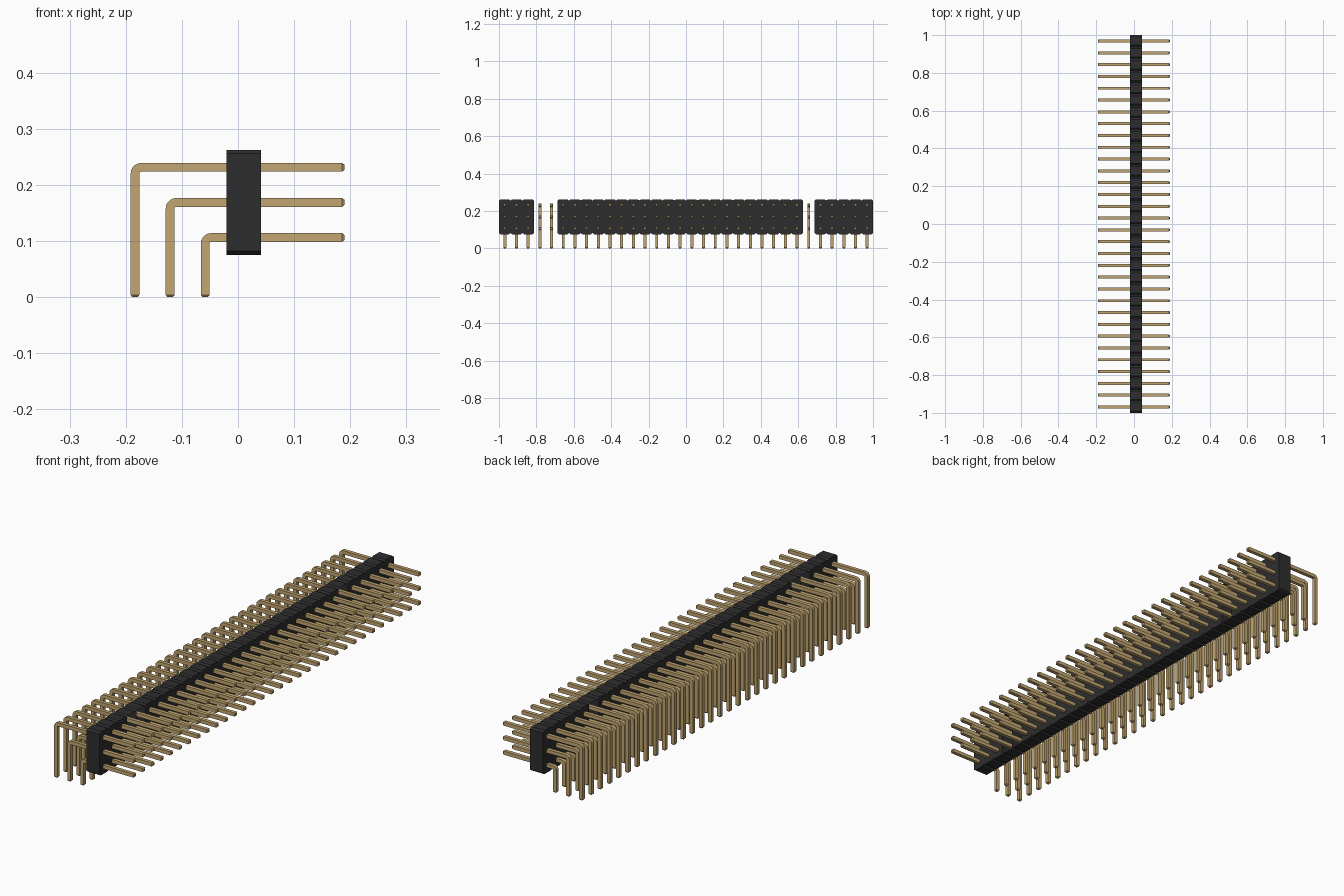
import bpy
import bmesh
import math

if "Cube" in bpy.data.objects:
    bpy.data.objects.remove(bpy.data.objects["Cube"], do_unlink=True)

COLUMNS = 32
PITCH = 2 / COLUMNS
FIRST_Y = -1 + PITCH / 2
HALF = 0.0078             # half the pin thickness
OPEN_COLUMNS = {3, 4, 26}  # housing cells open on both pin sides


def material(name, rgb):
    m = bpy.data.materials.new(name)
    m.use_nodes = True
    m.diffuse_color = (*rgb, 1)
    m.node_tree.nodes["Principled BSDF"].inputs["Base Color"].default_value = (*rgb, 1)
    return m


def add_object(name, bm, mat):
    bmesh.ops.recalc_face_normals(bm, faces=bm.faces)
    mesh = bpy.data.meshes.new(name)
    bm.to_mesh(mesh)
    bm.free()
    mesh.materials.append(mat)
    ob = bpy.data.objects.new(name, mesh)
    bpy.context.collection.objects.link(ob)
    return ob


def loft(bm, rings):
    """Skin a list of equally long point rings, capping both ends."""
    loops = [[bm.verts.new(p) for p in ring] for ring in rings]
    n = len(loops[0])
    for a, b in zip(loops, loops[1:]):
        for i in range(n):
            j = (i + 1) % n
            bm.faces.new((a[i], a[j], b[j], b[i]))
    return [bm.faces.new(loops[0]), bm.faces.new(loops[-1])]


gold = material("pin gold", (0.54, 0.38, 0.165))
black = material("housing black", (0.027, 0.027, 0.028))


# Housing: one chamfered cell per column
def housing():
    x0, x1, z0, z1 = -0.0207, 0.0413, 0.0752, 0.2627
    cy, cz, w = 0.009, 0.007, PITCH / 2
    outline = [(-w, z0 + cz), (-w + cy, z0), (w - cy, z0), (w, z0 + cz),
               (w, z1 - cz), (w - cy, z1), (-w + cy, z1), (-w, z1 - cz)]
    bm = bmesh.new()
    open_faces = []
    for i in range(COLUMNS):
        y = FIRST_Y + i * PITCH
        caps = loft(bm, [[(x, y + dy, z) for dy, z in outline] for x in (x0, x1)])
        if i in OPEN_COLUMNS:
            open_faces += caps
    bmesh.ops.recalc_face_normals(bm, faces=bm.faces)
    bmesh.ops.delete(bm, geom=open_faces, context='FACES_ONLY')
    add_object("housing", bm, black)


# Right-angle pin: square bar with tapered tips and a rounded elbow
def pin_row(name, leg_x, arm_z):
    tip, bend, steps = 0.004, 0.003, 5
    px, pz = leg_x + HALF + bend, arm_z - HALF - bend  # elbow pivot
    rings = []

    def ring(x, z, angle, scale=1):
        h = HALF * scale
        ox, oz = -math.cos(angle) * h, math.sin(angle) * h
        rings.append([(x + s * ox, t * h, z + s * oz)
                      for s, t in ((1, 1), (1, -1), (-1, -1), (-1, 1))])

    ring(leg_x, 0, 0, 0.6)
    ring(leg_x, tip, 0)
    for k in range(steps + 1):
        a = math.pi / 2 * k / steps
        r = HALF + bend
        ring(px - math.cos(a) * r, pz + math.sin(a) * r, a)
    ring(0.1895 - tip, arm_z, math.pi / 2)
    ring(0.1895, arm_z, math.pi / 2, 0.6)

    bm = bmesh.new()
    loft(bm, rings)
    ob = add_object(name, bm, gold)
    ob.location.y = FIRST_Y
    arr = ob.modifiers.new("columns", 'ARRAY')
    arr.count = COLUMNS
    arr.use_relative_offset = False
    arr.use_constant_offset = True
    arr.constant_offset_displace = (0, PITCH, 0)


housing()
for row, label in enumerate(("lower", "middle", "upper")):
    pin_row(label + "_pins", -0.0585 - row * PITCH, 0.1065 + row * PITCH)
